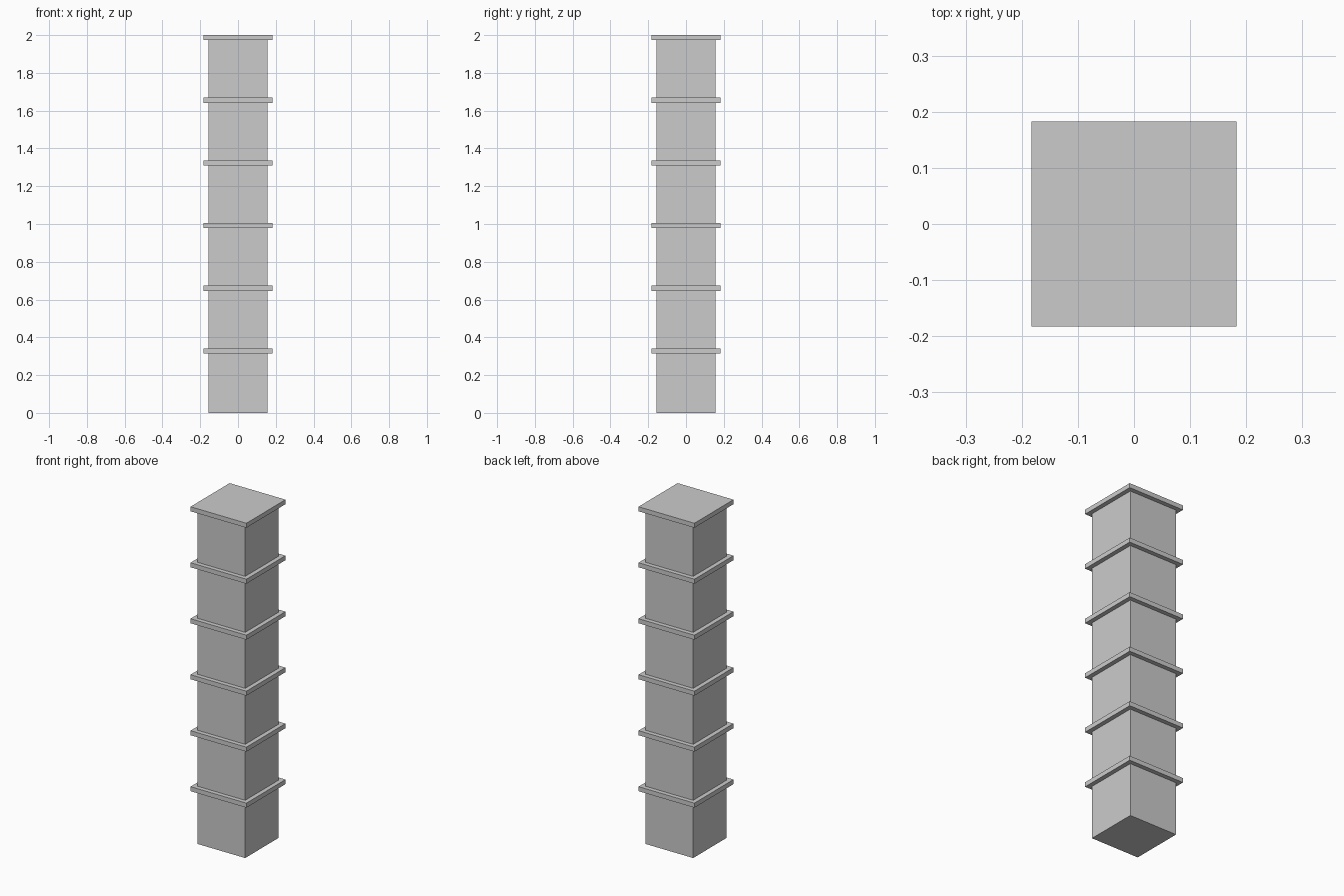
import bpy

if "Cube" in bpy.data.objects:
    bpy.data.objects.remove(bpy.data.objects["Cube"])

BLOCK_W, SLAB_W = 0.314, 0.366      # side lengths of shaft blocks and ledges
SLAB_H, COUNT = 0.027, 6
FIRST_TOP = 0.342                   # top of the lowest ledge
STEP = (2.0 - FIRST_TOP) / (COUNT - 1)


def box(name, width, z0, z1):
    bpy.ops.mesh.primitive_cube_add(size=1, location=(0, 0, (z0 + z1) / 2))
    ob = bpy.context.object
    ob.name = name
    ob.scale = (width, width, z1 - z0)
    bpy.ops.object.transform_apply(location=False, rotation=False, scale=True)
    return ob


# Stacked shaft blocks, each capped by a thin projecting ledge
base = 0.0
for i in range(COUNT):
    top = FIRST_TOP + i * STEP
    box(f"shaft_block_{i + 1}", BLOCK_W, base, top - SLAB_H)
    box(f"ledge_{i + 1}", SLAB_W, top - SLAB_H, top)
    base = top
